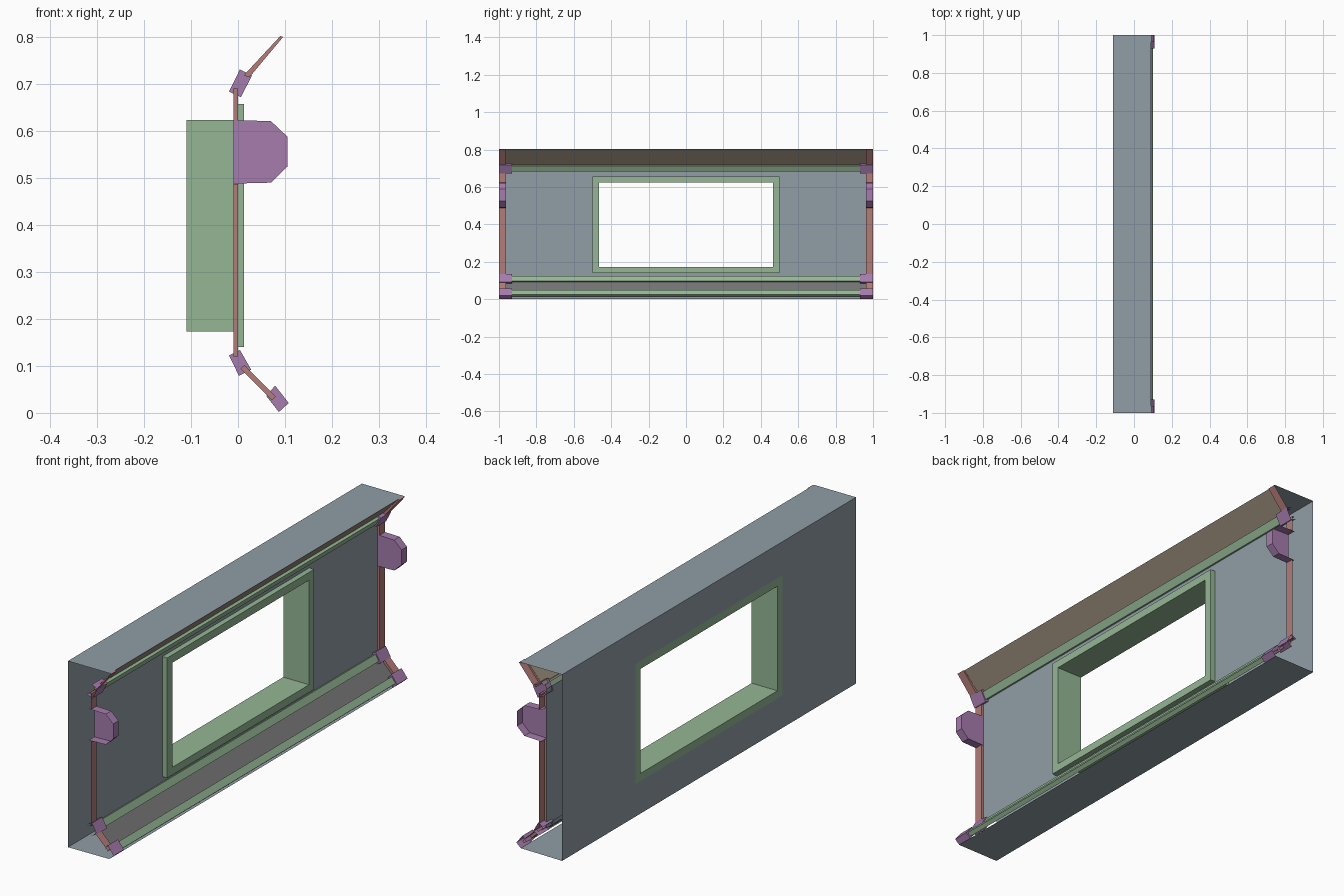
import bpy, bmesh

if "Cube" in bpy.data.objects:
    bpy.data.objects.remove(bpy.data.objects["Cube"])

def mat(name, rgb):
    m = bpy.data.materials.new(name)
    m.diffuse_color = (*rgb, 1)
    m.use_nodes = True
    m.node_tree.nodes["Principled BSDF"].inputs["Base Color"].default_value = m.diffuse_color
    return m

GREEN = mat("green_trim", (0.30, 0.47, 0.30))
RED = mat("red_trim", (0.45, 0.20, 0.19))
PURPLE = mat("purple_bracket", (0.38, 0.20, 0.42))
BROWN = mat("brown_panel", (0.32, 0.26, 0.20))
DARK = mat("dark_panel", (0.18, 0.18, 0.18))
STEEL = mat("steel_panel", (0.28, 0.34, 0.38))

def finish(name, bm, material, mirror=False):
    me = bpy.data.meshes.new(name)
    bm.to_mesh(me)
    bm.free()
    ob = bpy.data.objects.new(name, me)
    bpy.context.collection.objects.link(ob)
    me.materials.append(material)
    if mirror:
        mod = ob.modifiers.new("mirror", 'MIRROR')
        mod.use_axis = (False, True, False)
        mod.use_clip = False
        mod.use_mirror_merge = False
    return ob

def sheet(name, profile, y0, y1, material, cap=False, mirror=False):
    """Sweep an open xz profile along y; cap closes the y0 end."""
    bm = bmesh.new()
    a = [bm.verts.new((x, y0, z)) for x, z in profile]
    b = [bm.verts.new((x, y1, z)) for x, z in profile]
    for i in range(len(profile) - 1):
        bm.faces.new((a[i], a[i + 1], b[i + 1], b[i]))
    if cap:
        bm.faces.new(a[::-1])
    return finish(name, bm, material, mirror)

def ring(name, sections, material):
    """Bridge rectangles (x, half_y, z0, z1) around the window."""
    bm = bmesh.new()
    loops = [[bm.verts.new((x, y, z)) for y, z in
              ((-h, z0), (h, z0), (h, z1), (-h, z1))] for x, h, z0, z1 in sections]
    for p, q in zip(loops, loops[1:]):
        for i in range(4):
            j = (i + 1) % 4
            bm.faces.new((p[i], p[j], q[j], q[i]))
    return finish(name, bm, material)

def shrink(profile, s):
    cx = sum(p[0] for p in profile) / len(profile)
    cz = sum(p[1] for p in profile) / len(profile)
    return [(cx + (x - cx) * s, cz + (z - cz) * s) for x, z in profile]

END = 0.963                        # inner edge of the end trims
OUT = (0.5, 0.14, 0.657)           # window frame outside
INN = (0.465, 0.173, 0.623)        # window opening

# Outer shell: top, bottom and back with window hole
sheet("top_panel", [(0.09, 0.802), (-0.11, 0.802)], -1, 1, STEEL)
sheet("bottom_panel", [(-0.11, 0), (0.087, 0.002)], -1, 1, STEEL)
ring("back_panel", [(-0.11, *OUT), (-0.11, 1, 0, 0.802)], STEEL)

# Front wall and sloped panels
ring("front_wall", [(-0.01, END, 0.1, 0.7), (-0.01, *OUT)], STEEL)
sheet("upper_slope", [(0.004, 0.71), (0.09, 0.802)], -END, END, BROWN)
sheet("lower_slope", [(0.072, 0.027), (0.002, 0.097)], -END, END, DARK)

# Window frame lining the opening from back to front
ring("window_frame", [(-0.01, *OUT), (0.013, *OUT), (0.013, *INN),
                      (-0.11, *INN), (-0.11, *OUT)], GREEN)

# Raised trims at both ends
trims = {
    "lower_end_trim": [(-0.01, 0.12), (0, 0.12), (0, 0.487), (-0.01, 0.487)],
    "upper_end_trim": [(-0.01, 0.622), (0, 0.622), (0, 0.69), (-0.01, 0.69)],
    "top_slope_trim": [(0.012, 0.718), (0.024, 0.714), (0.096, 0.800), (0.09, 0.802)],
    "bottom_slope_trim": [(0.072, 0.027), (0.08, 0.035), (0.013, 0.102), (0.005, 0.094)],
}
for name, prof in trims.items():
    sheet(name, prof, END, 1, RED, True, True)

# Corner brackets with long green rails between them
joints = {
    "upper": [(-0.019, 0.684), (0.006, 0.672), (0.030, 0.718), (0.004, 0.731)],
    "lower": [(0.002, 0.079), (0.028, 0.092), (0.004, 0.134), (-0.019, 0.122)],
    "base": [(0.087, 0.002), (0.108, 0.021), (0.079, 0.058), (0.060, 0.036)],
}
for name, prof in joints.items():
    sheet(name + "_bracket", prof, 0.93, 1, PURPLE, True, True)
    sheet(name + "_rail", shrink(prof, 0.65), -0.93, 0.93, GREEN)

# Chamfered end bumpers, open towards the ends
sheet("end_bumper", [(-0.01, 0.488), (0.07, 0.49), (0.105, 0.524), (0.105, 0.588),
                     (0.07, 0.621), (-0.01, 0.623)], END, 1, PURPLE, True, True)
